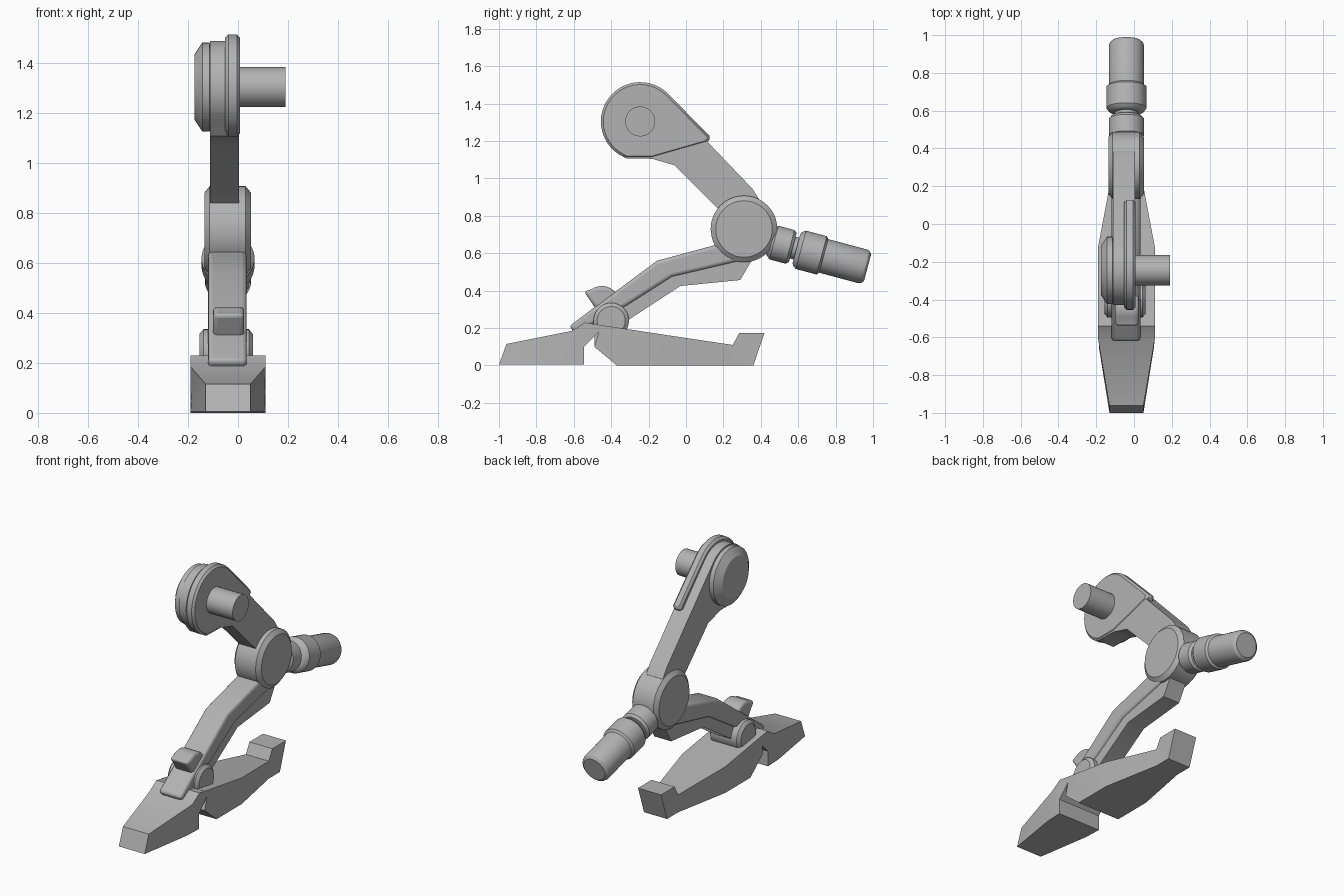
import bpy, bmesh
from math import sin, cos, radians, pi
from mathutils import Vector, Matrix

cube = bpy.data.objects.get("Cube")
if cube:
    bpy.data.objects.remove(cube)

grey = bpy.data.materials.new("plain grey")
grey.use_nodes = True
tone = (0.45, 0.45, 0.45, 1)
grey.diffuse_color = tone
grey.node_tree.nodes["Principled BSDF"].inputs["Base Color"].default_value = tone

MID = -0.04  # centre plane of the leg


def finish(name, bm, bevel=0, segments=2):
    bmesh.ops.recalc_face_normals(bm, faces=bm.faces)
    mesh = bpy.data.meshes.new(name)
    bm.to_mesh(mesh)
    bm.free()
    mesh.materials.append(grey)
    ob = bpy.data.objects.new(name, mesh)
    bpy.context.collection.objects.link(ob)
    bpy.ops.object.select_all(action='DESELECT')
    ob.select_set(True)
    bpy.context.view_layer.objects.active = ob
    if bevel:
        mod = ob.modifiers.new("bevel", 'BEVEL')
        mod.width, mod.segments = bevel, segments
        mod.limit_method, mod.angle_limit = 'ANGLE', radians(35)
    bpy.ops.object.shade_smooth_by_angle(angle=radians(30))
    return ob


def slab(name, outline, x0, x1, bevel=0, segments=2, half_width=None):
    """Side outline in (y, z), extruded across x; half_width(y) tapers it."""
    bm = bmesh.new()
    sides = []
    for x, sign in ((x0, -1), (x1, 1)):
        sides.append([bm.verts.new((MID + sign * half_width(y) if half_width else x, y, z))
                      for y, z in outline])
    a, b = sides
    n = len(outline)
    for i in range(n):
        j = (i + 1) % n
        bm.faces.new((a[i], a[j], b[j], b[i]))
    caps = [bm.faces.new(a), bm.faces.new(b)]
    if half_width:
        bmesh.ops.triangulate(bm, faces=caps)
    return finish(name, bm, bevel, segments)


def lathe(name, profile, origin, direction, steps=48):
    """Turn (distance, radius) pairs about an axis."""
    bm = bmesh.new()
    spin = Vector(direction).to_track_quat('Z', 'Y').to_matrix().to_4x4()
    place = Matrix.Translation(origin) @ spin
    rings = [[bm.verts.new(place @ Vector((r * cos(2 * pi * k / steps), r * sin(2 * pi * k / steps), d)))
              for k in range(steps)] for d, r in profile]
    for a, b in zip(rings, rings[1:]):
        for k in range(steps):
            m = (k + 1) % steps
            bm.faces.new((a[k], a[m], b[m], b[k]))
    bm.faces.new(rings[0])
    bm.faces.new(rings[-1])
    return finish(name, bm)


def arc(centre, radius, start, end, steps=24):
    angles = [radians(start + (end - start) * k / steps) for k in range(steps + 1)]
    return [(centre[0] + radius * cos(t), centre[1] + radius * sin(t)) for t in angles]


def drum(name, y, z, x0, x1, radius, chamfer):
    width = x1 - x0
    return lathe(name, [(0, radius - chamfer), (chamfer * 0.8, radius), (width - chamfer * 0.8, radius),
                        (width, radius - chamfer)], (x0, y, z), (1, 0, 0))


# Foot: tapered toe and heel
def toe_width(y):
    return 0.09 + 0.06 * min(1, max(0, (y + 0.96) / 0.33))


def heel_width(y):
    return 0.15 - 0.07 * min(1, max(0, (y + 0.12) / 0.37))


slab("toe", [(-1, 0.005), (-0.96, 0.115), (-0.61, 0.185), (-0.54, 0.23), (-0.455, 0.215),
             (-0.46, 0.185), (-0.545, 0.1), (-0.545, 0.005), (-0.66, 0.005)], 0, 0, half_width=toe_width)
slab("heel", [(-0.49, 0.222), (-0.455, 0.216), (-0.12, 0.165), (0.25, 0.11), (0.285, 0.175), (0.42, 0.175), (0.36, 0),
              (0.25, 0), (-0.12, 0), (-0.37, 0), (-0.49, 0.1), (-0.455, 0.18)], 0, 0, half_width=heel_width)

# Ankle and its small hood
drum("ankle", -0.4, 0.24, -0.155, 0.06, 0.095, 0.02)
slab("ankle_hood", [(-0.545, 0.395), *arc((-0.45, 0.33), 0.095, 125, 20, 10), (-0.4, 0.3), (-0.48, 0.3)],
     -0.1, 0.025, 0.02, 3)

# Shin: wide upper shell over a narrower underside
slab("shin_shell", [(-0.625, 0.21), (-0.155, 0.56), (0.16, 0.645), (0.3, 0.67), (0.33, 0.57),
                    (-0.075, 0.475), (-0.31, 0.325), (-0.59, 0.17)], -0.12, 0.035, 0.018, 3)
slab("shin_underside", [(-0.45, 0.25), (-0.36, 0.21), (-0.03, 0.425), (0.29, 0.457), (0.35, 0.56),
                        (0.3, 0.62), (-0.09, 0.52)], -0.1, 0.018)

# Knee
drum("knee", 0.31, 0.73, -0.135, 0.052, 0.178, 0.027)

# Thigh with hip plate
hip = (-0.245, 1.305)
slab("thigh", [*arc(hip, 0.185, 225, 45), (0.355, 0.945), (0.39, 0.89), (0.36, 0.7),
               (0.17, 0.84), (-0.06, 1.07), (-0.18, 1.105), (-0.32, 1.108)], -0.112, 0.004)
slab("hip_plate", [*arc(hip, 0.21, 236, 45), (0.135, 1.218), (0.11, 1.19), (-0.18, 1.107), (-0.32, 1.107)],
     -0.052, 0.008, 0.013, 1)

# Hip disk and axle pin
lathe("hip_disk", [(0, 0.13), (0.032, 0.178), (0.06, 0.178), (0.064, 0.172), (0.12, 0.172), (0.13, 0.16)],
      (-0.175, *hip), (1, 0, 0))
lathe("hip_pin", [(0, 0.08), (0.19, 0.08)], (0, *hip), (1, 0, 0))

# Rear cylinder: knee socket, collar and canister on one slanted axis
tilt = radians(-15)
axis = Vector((0, cos(tilt), sin(tilt)))
tip = Vector((MID, 0.967, 0.524))
lathe("rear_socket", [(-0.66, 0.07), (-0.54, 0.07), (-0.515, 0.093), (-0.425, 0.093), (-0.41, 0.08)], tip, axis)
lathe("rear_neck", [(-0.45, 0.06), (-0.35, 0.06)], tip, axis)
lathe("rear_collar", [(-0.39, 0.08), (-0.383, 0.093), (-0.365, 0.106), (-0.25, 0.106), (-0.238, 0.092)], tip, axis)
lathe("rear_canister", [(-0.3, 0.093), (-0.022, 0.093), (-0.008, 0.088), (0.004, 0.073)], tip, axis)
